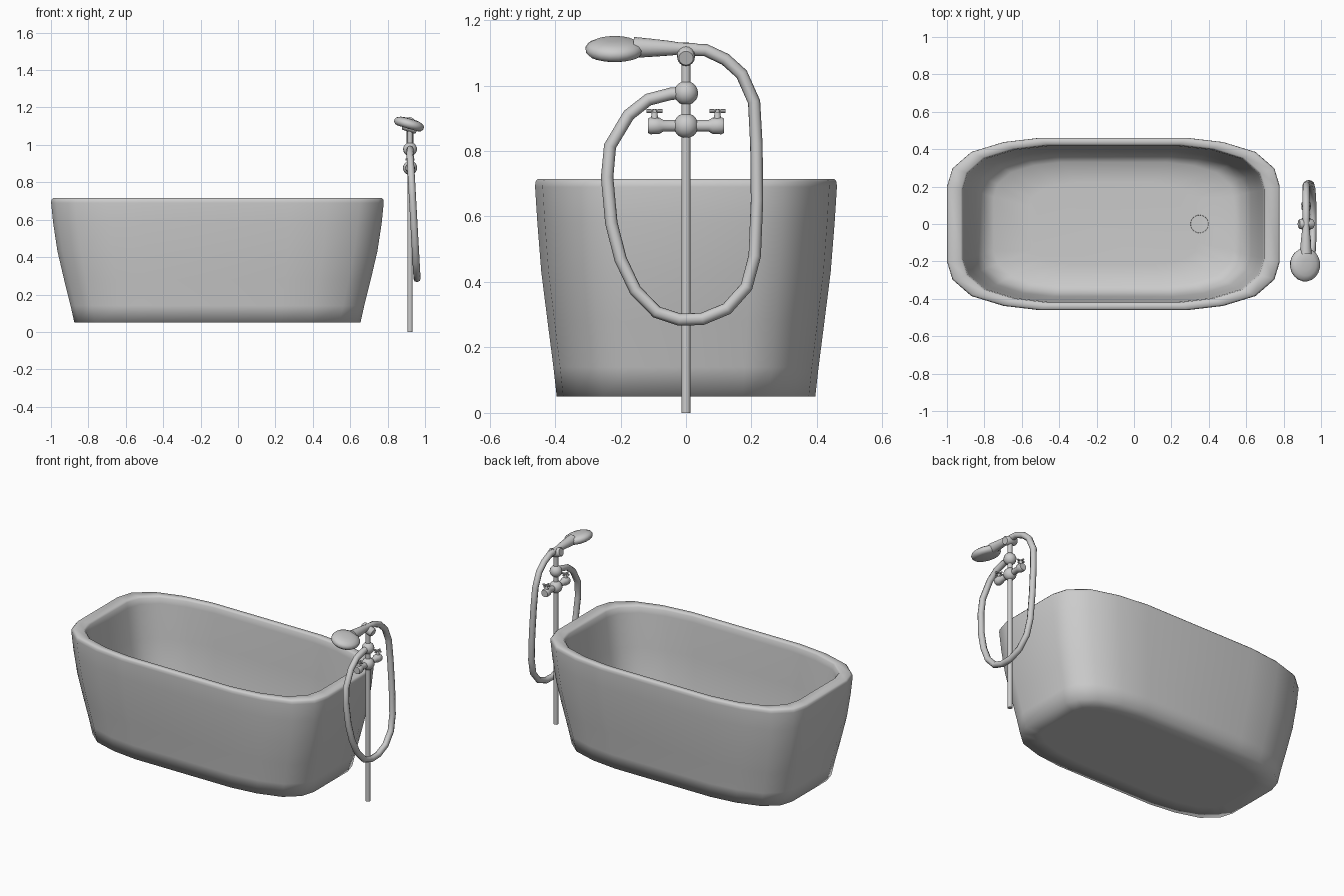
import bpy, bmesh, math
from mathutils import Vector

if "Cube" in bpy.data.objects:
    bpy.data.objects.remove(bpy.data.objects["Cube"])

TAP_X = 0.92


def finish(name, bm, angle=None):
    bmesh.ops.recalc_face_normals(bm, faces=bm.faces[:])
    me = bpy.data.meshes.new(name)
    bm.to_mesh(me)
    bm.free()
    ob = bpy.data.objects.new(name, me)
    bpy.context.collection.objects.link(ob)
    for p in me.polygons:
        p.use_smooth = True
    if angle:
        me.set_sharp_from_angle(angle=math.radians(angle))
    return ob


def loft(bm, rings):
    """Skin a list of equal-length point rings and cap both ends."""
    vs = [[bm.verts.new(p) for p in r] for r in rings]
    n = len(vs[0])
    for a, b in zip(vs, vs[1:]):
        for i in range(n):
            j = (i + 1) % n
            bm.faces.new((a[i], a[j], b[j], b[i]))
    bm.faces.new(vs[0])
    bm.faces.new(vs[-1])


def lathe(name, start, direction, profile, sides=16, angle=40):
    """Revolve (distance, radius) pairs around an axis."""
    d = Vector(direction).normalized()
    u = d.orthogonal().normalized()
    w = d.cross(u)
    rings = []
    for t, r in profile:
        c = Vector(start) + d * t
        rings.append([c + (u * math.cos(a) + w * math.sin(a)) * r
                      for a in (2 * math.pi * i / sides for i in range(sides))])
    bm = bmesh.new()
    loft(bm, rings)
    return finish(name, bm, angle)


def ball(name, loc, r):
    bm = bmesh.new()
    bmesh.ops.create_uvsphere(bm, u_segments=16, v_segments=10, radius=r)
    bmesh.ops.translate(bm, verts=bm.verts, vec=loc)
    return finish(name, bm)


# Tub: one rounded-corner outline, scaled along a wall / rim / inside profile
quarter = [(1, .44), (.968, .645), (.855, .835), (.66, .95), (.44, 1)]
outline = (quarter + [(-x, y) for x, y in reversed(quarter)]
           + [(-x, -y) for x, y in quarter] + [(x, -y) for x, y in reversed(quarter)])
tub_profile = [  # half length, half width, height
    (.66, .29, .05), (.765, .395, .05), (.785, .405, .14), (.82, .423, .28),
    (.855, .442, .43), (.878, .454, .58), (.889, .461, .69), (.888, .460, .706),
    (.880, .453, .715), (.815, .427, .715), (.806, .420, .705), (.800, .416, .67),
    (.775, .404, .46), (.735, .388, .26), (.700, .368, .16), (.64, .33, .125),
    (.45, .22, .118)]
bm = bmesh.new()
loft(bm, [[(-.11 + x * a, y * b, z) for x, y in outline] for a, b, z in tub_profile])
finish("tub", bm)

# Drain ring
lathe("drain", (.35, 0, .11), (0, 0, 1),
      [(0, .056), (.012, .056), (.012, .048), (.009, .047)], 24)

# Standpipe and valve bodies
lathe("standpipe", (TAP_X, 0, 0), (0, 0, 1), [(0, .014), (1.1, .014)], 12)
ball("mixer_body", (TAP_X, 0, .877), .038)
ball("hose_outlet", (TAP_X, 0, .977), .037)

# Mixer arms with cross handles
for side, s in (("left", -1), ("right", 1)):
    lathe(side + "_arm", (TAP_X, 0, .877), (0, s, 0),
          [(0, .018), (.07, .018), (.082, .025), (.108, .026), (.116, .022)])
    y = s * .096
    lathe(side + "_handle_stem", (TAP_X, y, .89), (0, 0, 1),
          [(0, .014), (.018, .010), (.03, .008), (.038, .006)], 10)
    for axis, d in (("x", (1, 0, 0)), ("y", (0, 1, 0))):
        start = Vector((TAP_X, y, .922)) - Vector(d) * .024
        lathe(f"{side}_handle_bar_{axis}", start, d,
              [(0, .006), (.012, .006), (.018, .004), (.03, .004),
               (.036, .006), (.048, .006)], 8)

# Cradle on top of the pipe, tilted like the shower head
tilt = Vector((math.cos(math.radians(18)), 0, -math.sin(math.radians(18))))
lathe("cradle", Vector((TAP_X, 0, 1.096)) - tilt * .04, tilt,
      [(0, .022), (.006, .027), (.074, .027), (.08, .022)])

# Hand shower: tapered grip and tilted rounded head
lathe("shower_grip", (TAP_X, .03, 1.112), (-.002, -.17, .004),
      [(0, .017), (.05, .018), (.075, .022), (.14, .028), (.19, .032)])
up = Vector((math.sin(math.radians(16)), 0, math.cos(math.radians(16))))
head = lathe("shower_head", Vector((.915, -.218, 1.113)) - up * .026, up,
             [(0, .060), (.004, .071), (.014, .081), (.028, .083), (.04, .076),
              (.05, .055), (.054, .025)], 20, 60)
for v in head.data.vertices:  # slightly longer toward the grip
    v.co.y = -.218 + (v.co.y + .218) * 1.08

# Hose: polyline loop hanging away from the pipe
path = [(0, .978), (-.045, .975), (-.115, .957), (-.175, .91), (-.232, .815),
        (-.241, .72), (-.228, .58), (-.2, .47), (-.155, .375), (-.09, .308),
        (-.02, .285), (.05, .287), (.125, .318), (.185, .385), (.21, .48),
        (.217, .65), (.215, .82), (.208, .95), (.17, 1.035), (.12, 1.08),
        (.06, 1.108), (0, 1.11)]
cu = bpy.data.curves.new("hose", 'CURVE')
cu.dimensions = '3D'
cu.bevel_depth = .019
cu.bevel_resolution = 2
cu.use_fill_caps = True
sp = cu.splines.new('POLY')
sp.points.add(len(path) - 1)
for p, (y, z) in zip(sp.points, path):
    p.co = (TAP_X + max(0, .95 - z) * .056, y, z, 1)
sp.use_smooth = True
bpy.context.collection.objects.link(bpy.data.objects.new("hose", cu))
